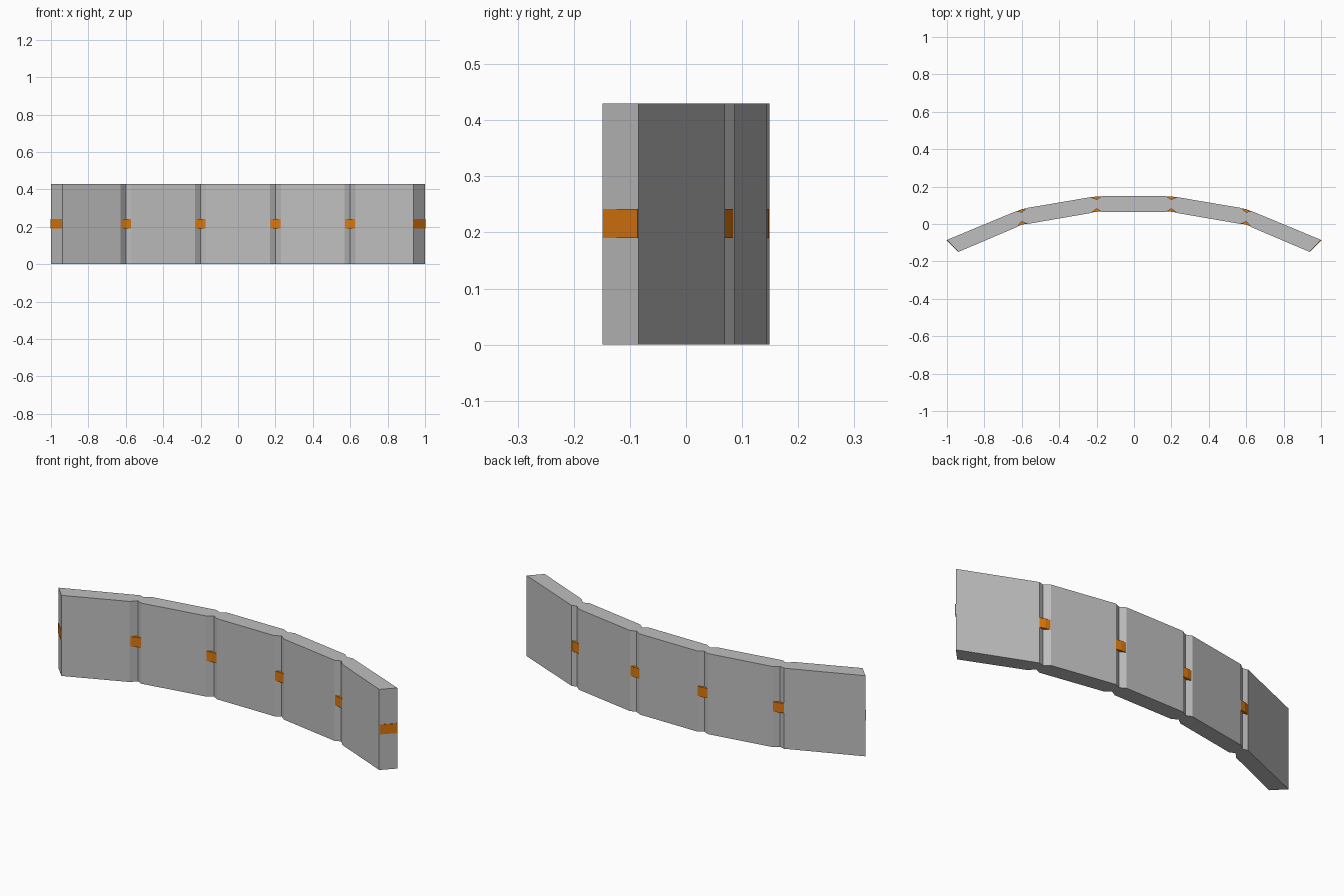
import bpy, bmesh
from mathutils import Vector

if "Cube" in bpy.data.objects:
    bpy.data.objects.remove(bpy.data.objects["Cube"])

H = 0.43                     # wall height
BAND_Z = (0.19, 0.242)       # orange band range
HALF, DEPTH = 0.03, 0.018    # groove half width and depth


def material(name, rgb):
    m = bpy.data.materials.new(name)
    m.diffuse_color = (*rgb, 1)
    m.use_nodes = True
    m.node_tree.nodes["Principled BSDF"].inputs["Base Color"].default_value = m.diffuse_color
    return m


def prism(name, outline, z0, z1, mat):
    """Extrude a plan outline between two heights."""
    bm = bmesh.new()
    f = bm.faces.new([bm.verts.new((p[0], p[1], z0)) for p in outline])
    ext = bmesh.ops.extrude_face_region(bm, geom=[f])["geom"]
    bmesh.ops.translate(bm, vec=(0, 0, z1 - z0),
                        verts=[v for v in ext if isinstance(v, bmesh.types.BMVert)])
    bmesh.ops.recalc_face_normals(bm, faces=bm.faces)
    bmesh.ops.triangulate(bm, faces=[g for g in bm.faces if len(g.verts) > 4])
    me = bpy.data.meshes.new(name)
    bm.to_mesh(me)
    bm.free()
    me.materials.append(mat)
    ob = bpy.data.objects.new(name, me)
    bpy.context.collection.objects.link(ob)
    return ob


def mirrored(half):
    return [Vector((-x, y)) for x, y in half] + [Vector(p) for p in reversed(half)]


def grooved(line, side):
    """Replace each inner joint with a shallow V groove."""
    out = [line[0]]
    for a, p, b in zip(line, line[1:], line[2:]):
        out += [p + (a - p).normalized() * HALF,
                p + Vector((0, -side * DEPTH)),
                p + (b - p).normalized() * HALF]
    return out + [line[-1]]


gray = material("light gray", (0.52, 0.52, 0.52))
orange = material("orange", (0.72, 0.19, 0.004))

# Plan lines of the curved wall, back and front
back = mirrored([(1, -0.085), (0.6, 0.081), (0.2, 0.149)])
front = mirrored([(0.938, -0.149), (0.6, -0.005), (0.2, 0.064)])

# Jointed wall panels
prism("wall_panels", grooved(back, 1) + grooved(front, -1)[::-1], 0, H, gray)

# Orange band inside the wall, showing in the grooves and on both ends
t = 0.0015
band_back = [p + Vector((0, -t)) for p in back]
band_front = [p + Vector((0, t)) for p in front]
for line in (band_back, band_front):
    line[0].x -= 2 * t
    line[-1].x += 2 * t
prism("inner_band", band_back + band_front[::-1], *BAND_Z, orange)
